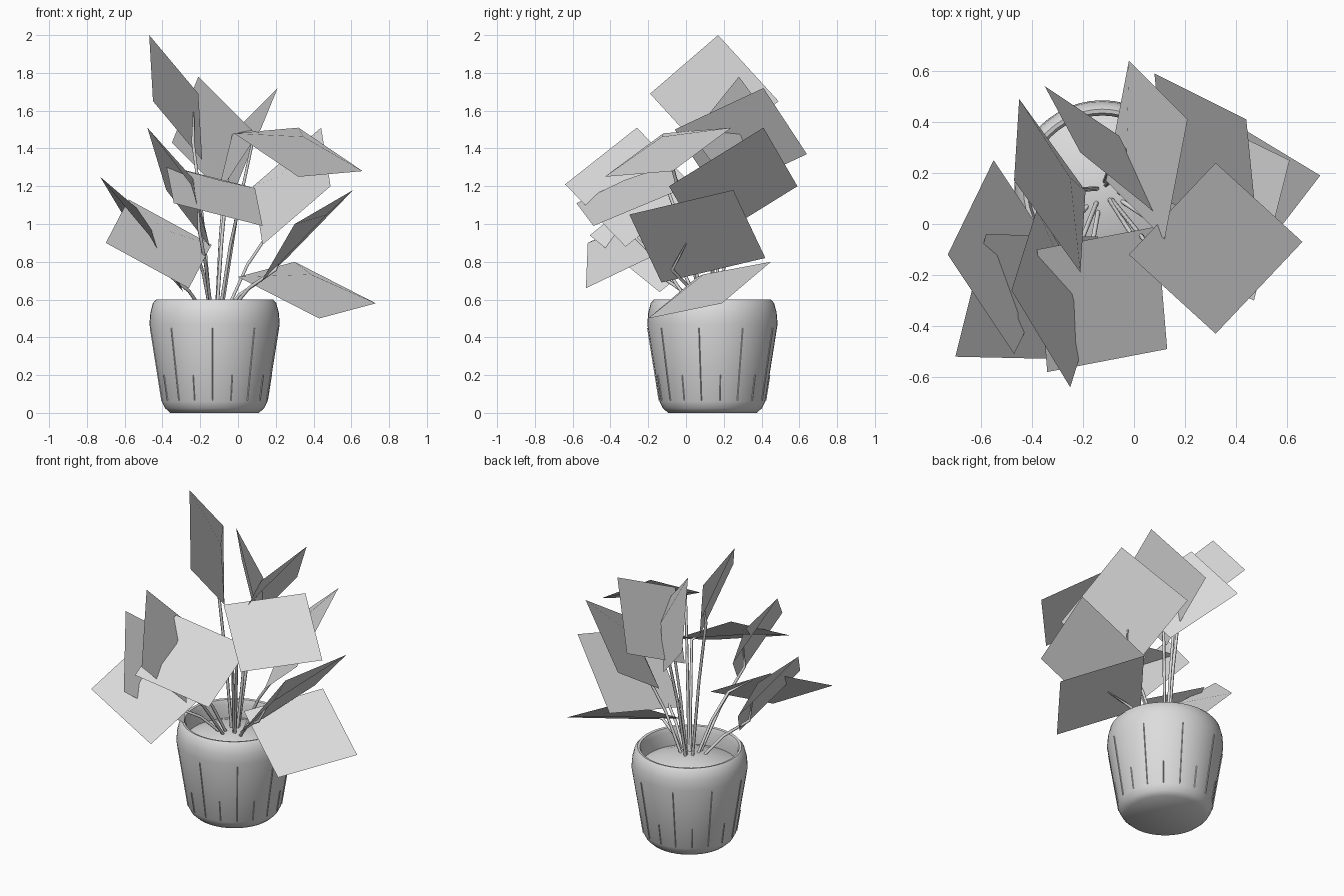
import bpy, bmesh, math
from mathutils import Vector

cube = bpy.data.objects.get("Cube")
if cube:
    bpy.data.objects.remove(cube, do_unlink=True)

AXIS = Vector((-0.124, 0.14, 0))
BULGE = 0.092   # height of the raised leaf centre

grey = bpy.data.materials.new("plain_grey")
grey.use_nodes = True
grey.diffuse_color = (0.72, 0.72, 0.72, 1)
grey.node_tree.nodes["Principled BSDF"].inputs["Base Color"].default_value = (0.72, 0.72, 0.72, 1)


def add_object(name, data, location=(0, 0, 0)):
    obj = bpy.data.objects.new(name, data)
    obj.location = location
    data.materials.append(grey)
    bpy.context.collection.objects.link(obj)
    return obj


def smooth(obj, angle):
    bpy.ops.object.select_all(action='DESELECT')
    obj.select_set(True)
    bpy.context.view_layer.objects.active = obj
    bpy.ops.object.shade_smooth_by_angle(angle=math.radians(angle))


def lathe(name, profile, steps=48):
    """Spin a radius/height profile around the pot axis."""
    bm = bmesh.new()
    verts = [bm.verts.new((r, 0, z)) for r, z in profile]
    edges = [bm.edges.new(pair) for pair in zip(verts, verts[1:])]
    bmesh.ops.spin(bm, geom=verts + edges, cent=(0, 0, 0), axis=(0, 0, 1),
                   angle=math.tau, steps=steps)
    bmesh.ops.remove_doubles(bm, verts=bm.verts, dist=0.0005)
    bmesh.ops.recalc_face_normals(bm, faces=bm.faces)
    mesh = bpy.data.meshes.new(name)
    bm.to_mesh(mesh)
    bm.free()
    obj = add_object(name, mesh, AXIS)
    smooth(obj, 50)
    return obj


# Pot with a rounded shoulder, open rim and inner wall
lathe("pot", [(0, 0), (0.235, 0), (0.262, 0.025), (0.28, 0.06), (0.345, 0.47),
              (0.34, 0.53), (0.327, 0.58), (0.31, 0.6), (0.295, 0.597),
              (0.285, 0.57), (0.285, 0.47)])
# Mounded soil
soil = lathe("soil", [(0.287, 0.48), (0.2, 0.515), (0.1, 0.54), (0, 0.55)])
if soil.data.polygons[0].normal.z < 0:
    soil.data.flip_normals()

# Thin raised seams around the pot, alternating long and short
bm = bmesh.new()
for i in range(18):
    a = math.radians(-92 + 20 * i)
    out = Vector((math.cos(a), math.sin(a), 0))
    side = Vector((-out.y, out.x, 0)) * 0.0025
    rows = []
    for z in (0.065, 0.2 if i % 2 else 0.45):
        base = out * (0.27 + 0.1585 * z) + Vector((0, 0, z))
        rows.append([bm.verts.new(p) for p in (base - side, base + out * 0.005, base + side)])
    low, high = rows
    for k in range(2):
        bm.faces.new((low[k], low[k + 1], high[k + 1], high[k]))
mesh = bpy.data.meshes.new("pot_seams")
bm.to_mesh(mesh)
bm.free()
add_object("pot_seams", mesh, AXIS)

# Each leaf is a rectangle with a raised centre: top corner and its two neighbours
LEAVES = [
    ((-0.47, 0.17, 2.0), (-0.45, 0.49, 1.65), (-0.21, -0.19, 1.69)),
    ((-0.21, 0.28, 1.78), (-0.35, 0.54, 1.43), (0.10, 0.03, 1.47)),
    ((0.21, 0.41, 1.72), (-0.02, 0.64, 1.37), (0.12, -0.06, 1.50)),
    ((-0.48, -0.26, 1.51), (-0.38, 0.06, 1.18), (-0.25, -0.64, 1.21)),
    ((-0.73, -0.12, 1.25), (-0.55, 0.25, 0.95), (-0.47, -0.51, 0.94)),
    ((-0.38, -0.10, 1.31), (0.09, -0.01, 1.19), (-0.34, -0.58, 1.11)),
    ((-0.58, -0.04, 1.13), (-0.14, -0.05, 0.89), (-0.70, -0.52, 0.90)),
    ((0.44, 0.41, 1.51), (0.08, 0.59, 1.20), (0.49, -0.09, 1.20)),
    ((0.61, 0.25, 1.18), (0.47, -0.30, 1.05), (0.26, 0.42, 0.82)),
    ((0.32, 0.24, 1.51), (0.66, -0.07, 1.28), (-0.02, -0.12, 1.48)),
    ((0.30, 0.45, 0.80), (0.73, 0.19, 0.58), (0.00, 0.06, 0.72)),
]
crown = AXIS + Vector((0, 0, 0.6))
for n, corners in enumerate(LEAVES, 1):
    a, b, d = map(Vector, corners)
    if (b - a).cross(d - a).z < 0:
        b, d = d, b
    normal = (b - a).cross(d - a).normalized()
    quad = [a, b, b + d - a, d]
    peak = (b + d) / 2 + normal * BULGE
    mesh = bpy.data.meshes.new(f"leaf_{n}")
    mesh.from_pydata(quad + [peak], [], [(k, (k + 1) % 4, 4) for k in range(4)])
    # Even shading across the whole blade
    mesh.shade_smooth()
    mesh.normals_split_custom_set([normal] * len(mesh.loops))
    add_object(f"leaf_{n}", mesh)

    # Stem rises from the crown, bends outward and meets the underside
    corner = min(quad, key=lambda p: (p - crown).length)
    tip = corner.lerp(peak, 0.3) - normal * 0.035
    away = Vector((tip.x, tip.y, 0)) - AXIS
    foot = AXIS + away * 0.15 + Vector((0, 0, 0.5))
    middle = foot.lerp(tip, 0.55) + Vector((0, 0, 0.02)) - away * 0.05
    path = [foot, middle, tip, corner.lerp(peak, 0.7) - normal * 0.004]
    curve = bpy.data.curves.new(f"stem_{n}", 'CURVE')
    curve.dimensions = '3D'
    curve.bevel_depth = 0.009
    curve.bevel_resolution = 1
    spline = curve.splines.new('POLY')
    spline.points.add(len(path) - 1)
    for point, p in zip(spline.points, path):
        point.co = (*p, 1)
    spline.points[-1].radius = 0.4
    spline.use_smooth = True
    add_object(f"stem_{n}", curve)
